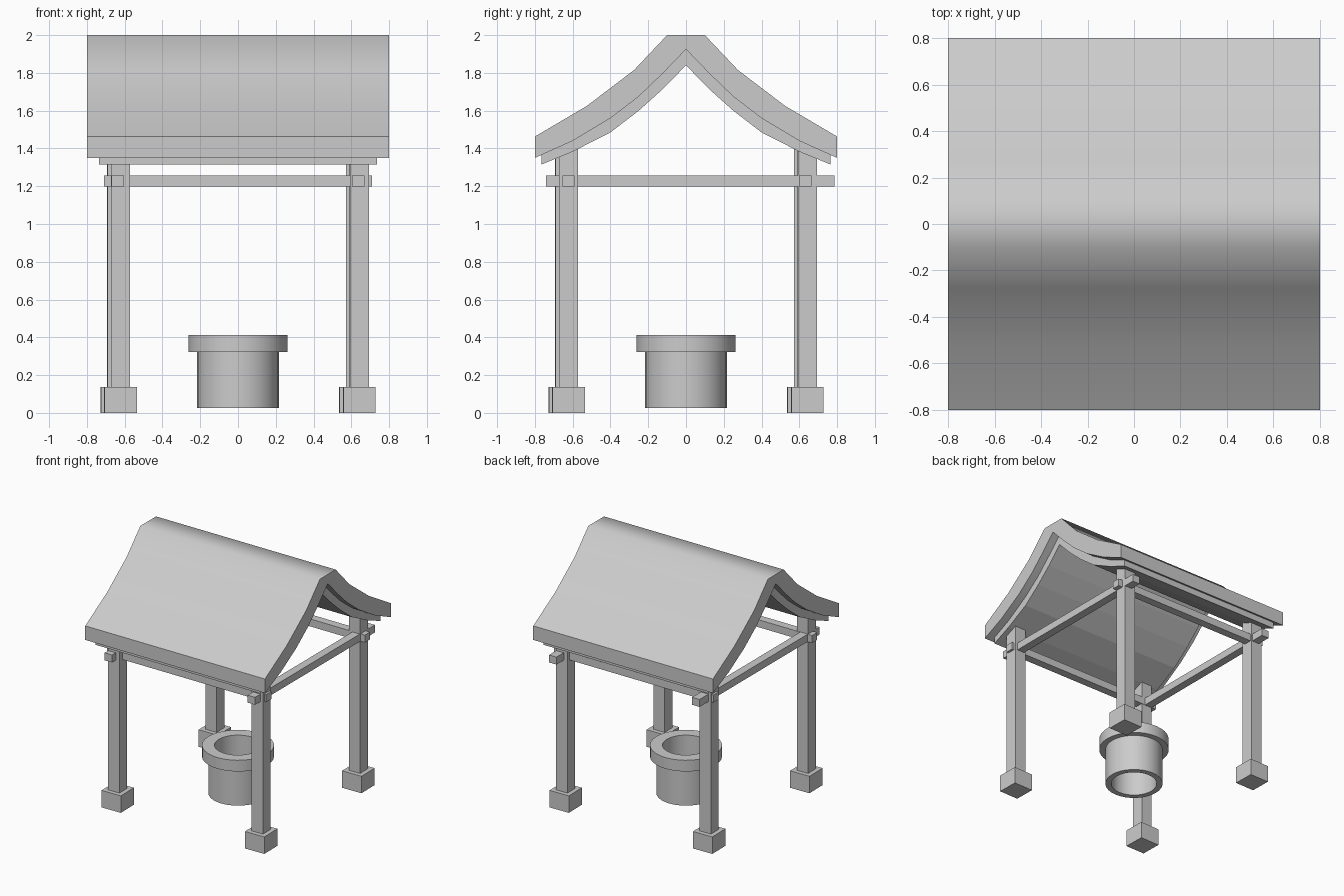
import bpy, bmesh, math
from mathutils import Matrix

if "Cube" in bpy.data.objects:
    bpy.data.objects.remove(bpy.data.objects["Cube"])

def make(name, bm, smooth=None):
    bmesh.ops.recalc_face_normals(bm, faces=bm.faces)
    me = bpy.data.meshes.new(name)
    bm.to_mesh(me)
    bm.free()
    ob = bpy.data.objects.new(name, me)
    bpy.context.collection.objects.link(ob)
    if smooth:
        bpy.ops.object.select_all(action='DESELECT')
        ob.select_set(True)
        bpy.context.view_layer.objects.active = ob
        bpy.ops.object.shade_smooth_by_angle(angle=math.radians(smooth))
    return ob

def box(name, lo, hi, turn=0.0):
    bm = bmesh.new()
    size = [b - a for a, b in zip(lo, hi)]
    mid = [(a + b) / 2 for a, b in zip(lo, hi)]
    bmesh.ops.create_cube(bm, size=1, matrix=Matrix.Translation(mid)
                          @ Matrix.Rotation(turn, 4, 'Z') @ Matrix.Diagonal((*size, 1)))
    return make(name, bm)

def mirrored_strip(name, top, bottom, x0, x1, smooth=None):
    """Extrude a roof cross-section; top and bottom run from ridge to eave."""
    def both(half):
        return [(-y, z) for y, z in reversed(half) if y > 0] + half
    up, low = both(top), both(bottom)
    bm = bmesh.new()
    face = bm.faces.new([bm.verts.new((x0, y, z)) for y, z in up + low[::-1]])
    ext = bmesh.ops.extrude_face_region(bm, geom=[face])['geom']
    bmesh.ops.translate(bm, vec=(x1 - x0, 0, 0),
                        verts=[v for v in ext if isinstance(v, bmesh.types.BMVert)])
    return make(name, bm, smooth)

# Roof shell with a flat ridge and sagging slopes
soffit = [(0, 1.925), (0.125, 1.795), (0.25, 1.675), (0.40, 1.56), (0.60, 1.44), (0.80, 1.35)]
mirrored_strip("roof", [(0.10, 2.0), (0.275, 1.815), (0.525, 1.625), (0.80, 1.463)],
               soffit, -0.8, 0.8, 50)

# Slats lining the underside of the roof
slat_top = soffit[:-1] + [(0.765, 1.366)]
slat_low = [(0, 1.84), (0.125, 1.712), (0.25, 1.60), (0.40, 1.485), (0.60, 1.383), (0.765, 1.315)]
count, start = 23, -0.735
width = -2 * start / count
for i in range(count):
    x = start + i * width
    mirrored_strip(f"roof_slat_{i + 1}", slat_top, slat_low, x, x + width)

# Four posts on square footings, the frame slightly turned
turn = 0.016
for sy, depth in ((-1, "front"), (1, "back")):
    for sx, side in ((-1, "left"), (1, "right")):
        x, y = 0.632 * sx - 0.632 * sy * turn, 0.632 * sy + 0.632 * sx * turn
        box(f"{depth}_{side}_footing", (x - .085, y - .085, 0), (x + .085, y + .085, 0.137), turn)
        box(f"{depth}_{side}_post", (x - .05, y - .05, 0.13), (x + .05, y + .05, 1.41), turn)

# Tie beams crossing at the posts
for y, name in ((-0.622, "front"), (0.632, "back")):
    box(f"{name}_beam", (-0.71, y - .033, 1.198), (0.71, y + .033, 1.258))
for x, name in ((-0.637, "left"), (0.637, "right")):
    box(f"{name}_beam", (x - .033, -0.74, 1.198), (x + .033, 0.785, 1.258))

# Open well shaft with a wider rim
profile = [(0.172, 0.025), (0.216, 0.025), (0.216, 0.322), (0.263, 0.322),
           (0.263, 0.412), (0.172, 0.412)]
bm = bmesh.new()
n = 32
rings = [[bm.verts.new((r * math.cos(2 * math.pi * k / n), r * math.sin(2 * math.pi * k / n), z))
          for k in range(n)] for r, z in profile]
for a, b in zip(rings, rings[1:] + rings[:1]):
    for k in range(n):
        bm.faces.new((a[k], a[(k + 1) % n], b[(k + 1) % n], b[k]))
make("well", bm, 30)
